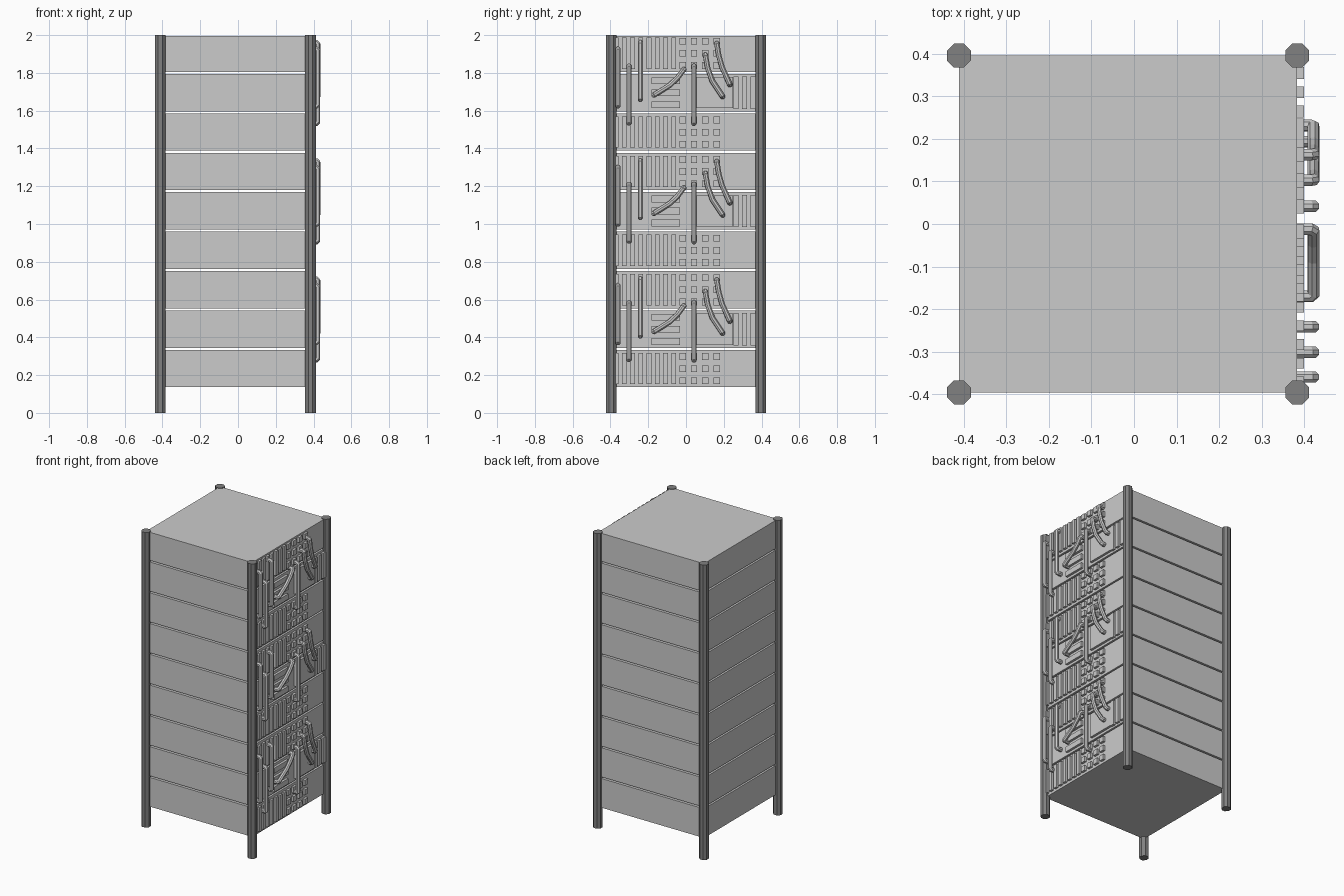
import bpy, bmesh, math
from mathutils import Vector, Matrix

if "Cube" in bpy.data.objects:
    bpy.data.objects.remove(bpy.data.objects["Cube"])

X0, X1, YH = -0.412, 0.384, 0.396     # drawer body extents
BASE, PITCH, GAP = 0.136, 0.2087, 0.011
MODULE = 3 * PITCH
RELIEF = 0.016

dark = bpy.data.materials.new("dark_grey")
dark.diffuse_color = (0.22, 0.22, 0.22, 1)
dark.use_nodes = True
dark.node_tree.nodes["Principled BSDF"].inputs["Base Color"].default_value = dark.diffuse_color


def finish(name, bm, mat=None):
    bmesh.ops.recalc_face_normals(bm, faces=bm.faces)
    me = bpy.data.meshes.new(name)
    bm.to_mesh(me)
    bm.free()
    ob = bpy.data.objects.new(name, me)
    bpy.context.collection.objects.link(ob)
    if mat:
        me.materials.append(mat)
    return ob


def add_box(bm, x0, x1, y0, y1, z0, z1):
    c = Vector(((x0 + x1) / 2, (y0 + y1) / 2, (z0 + z1) / 2))
    m = Matrix.Translation(c) @ Matrix.Diagonal((x1 - x0, y1 - y0, z1 - z0, 1))
    bmesh.ops.create_cube(bm, size=1, matrix=m)


def sweep(bm, pts, r, sides=8):
    """Mitred tube through the points, capped at both ends."""
    pts = [Vector(p) for p in pts]
    dirs = [(b - a).normalized() for a, b in zip(pts, pts[1:])]
    u = dirs[0].orthogonal().normalized()
    v = dirs[0].cross(u)
    angs = [(k + 0.5) * 2 * math.pi / sides for k in range(sides)]
    ring = [pts[0] + r * (math.cos(a) * u + math.sin(a) * v) for a in angs]
    rings = [ring]
    for i, d in enumerate(dirs):
        n = (d + dirs[i + 1]).normalized() if i + 1 < len(dirs) else d
        ring = [q + d * ((pts[i + 1] - q).dot(n) / d.dot(n)) for q in ring]
        rings.append(ring)
    vs = [[bm.verts.new(q) for q in rg] for rg in rings]
    for a, b in zip(vs, vs[1:]):
        for k in range(sides):
            j = (k + 1) % sides
            bm.faces.new((a[k], a[j], b[j], b[k]))
    bm.faces.new(vs[0])
    bm.faces.new(vs[-1])


# corner posts: octagonal, full height
for ix, x in enumerate((X0, X1)):
    for iy, y in enumerate((-YH, YH)):
        bm = bmesh.new()
        bmesh.ops.create_cone(
            bm, cap_ends=True, segments=8, radius1=0.0305, radius2=0.0305, depth=2,
            matrix=Matrix.Translation((x, y, 1)) @ Matrix.Rotation(math.pi / 8, 4, 'Z'))
        finish(f"corner_post_{ix}{iy}", bm, dark)

# handle centre lines on the right face: (y, z offset from module base)
HANDLES = {
    "left_bar": [(-0.36, 0.545), (-0.36, 0.245)],
    "low_bar": [(-0.302, 0.455), (-0.302, 0.155)],
    "high_bar": [(-0.242, 0.58), (-0.242, 0.28)],
    "diagonal": [(-0.012, 0.437), (-0.045, 0.393), (-0.085, 0.355), (-0.17, 0.302)],
    "centre_bar": [(0.042, 0.455), (0.042, 0.152)],
    "inner_curve": [(0.103, 0.514), (0.115, 0.445), (0.14, 0.375), (0.194, 0.294)],
    "outer_curve": [(0.163, 0.576), (0.174, 0.51), (0.191, 0.45), (0.232, 0.358)],
}


def handle_path(line, base):
    p = [Vector((0.422, y, base + z)) for y, z in line]
    ends = []
    for a, b in ((p[0], p[1]), (p[-1], p[-2])):
        chamfer = a + (b - a).normalized() * 0.007
        ends.append([Vector((X1 - 0.004, a.y, a.z)), Vector((0.415, a.y, a.z)), chamfer])
    return ends[0] + p[1:-1] + ends[1][::-1]


for m in range(3):
    base = BASE + m * MODULE - 0.008

    # three drawers per module
    for s in range(3):
        z0 = BASE + (3 * m + s) * PITCH
        z1 = min(z0 + PITCH - GAP, 1.996)
        bm = bmesh.new()
        add_box(bm, X0, X1, -YH, YH, z0, z1)
        finish(f"drawer_{3 * m + s + 1}", bm)

        # raised relief on the right face
        bm = bmesh.new()

        def tile(yc, w, a, b):
            add_box(bm, X1 - 0.003, X1 + RELIEF, yc - w / 2, yc + w / 2, z0 + a, z0 + b)

        rows = (0.016, 0.080, 0.144)
        if s != 1:
            for k in range(8):                       # upright slats
                tile(-0.371 + k * 0.0438, 0.025, 0.016, 0.181)
            for k in range(4):                       # square studs
                for r in rows:
                    tile(-0.018 + k * 0.0602, 0.034, r, r + 0.036)
        else:
            for r in rows:                           # lying slats
                tile(-0.107, 0.15, r, r + 0.036)
            tile(0.151, 0.195, 0.016, 0.181)         # plain plate
            for k in range(3):                       # upright slats
                tile(0.265 + k * 0.045, 0.028, 0.012, 0.184)
        finish(f"relief_{3 * m + s + 1}", bm)

    # handles
    for name, line in HANDLES.items():
        bm = bmesh.new()
        sweep(bm, handle_path(line, base), 0.0145)
        finish(f"handle_{name}_{m + 1}", bm)
